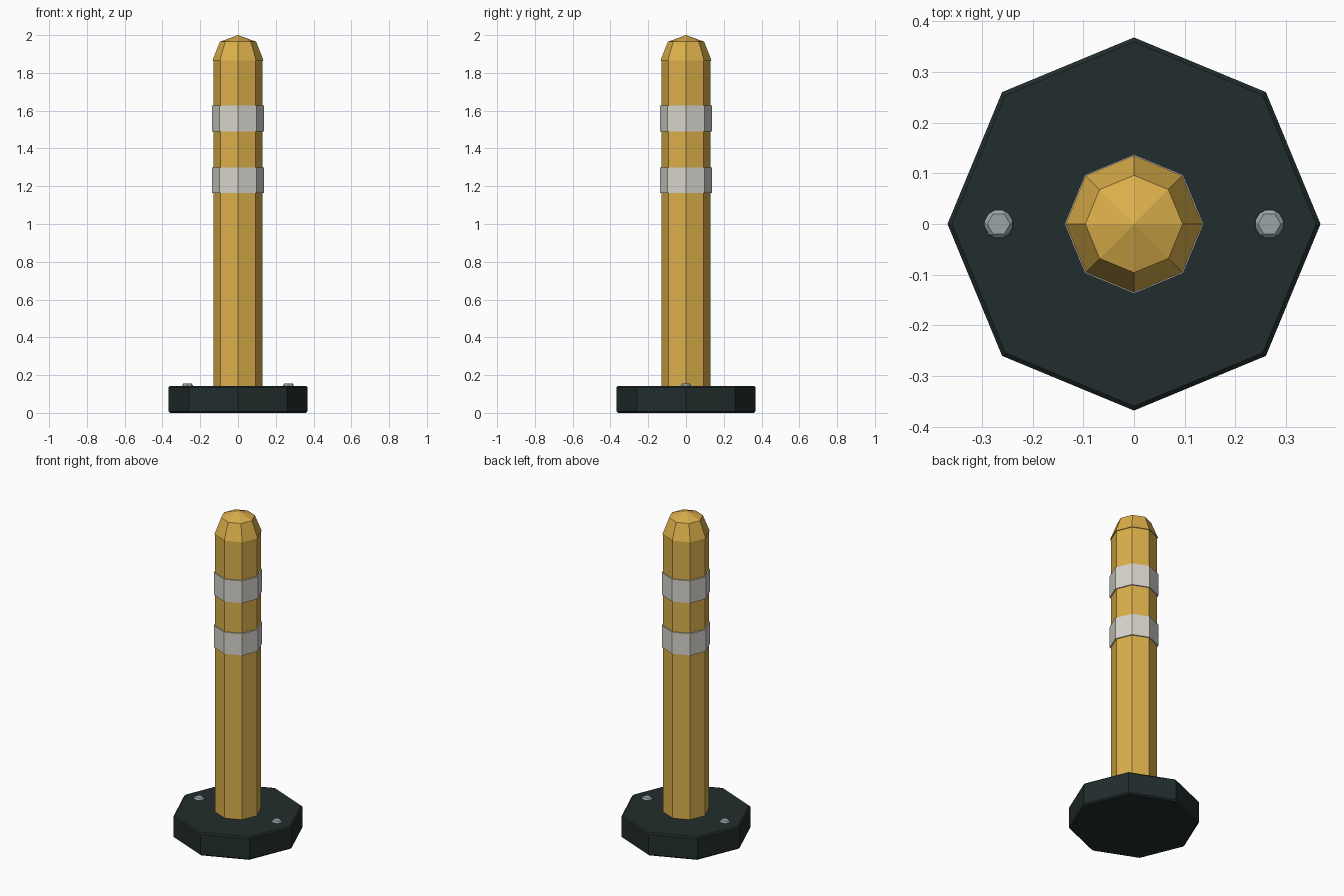
import bpy
import bmesh
import math

cube = bpy.data.objects.get("Cube")
if cube:
    bpy.data.objects.remove(cube, do_unlink=True)


def material(name, r, g, b):
    m = bpy.data.materials.new(name)
    m.use_nodes = True
    m.diffuse_color = (r, g, b, 1)
    m.node_tree.nodes["Principled BSDF"].inputs["Base Color"].default_value = (r, g, b, 1)
    return m


yellow = material("yellow plastic", 0.71, 0.43, 0.07)
white = material("reflective white", 0.68, 0.66, 0.60)
rubber = material("dark rubber", 0.016, 0.026, 0.026)
steel = material("steel", 0.33, 0.38, 0.39)


def lathe(name, profile, sides, mat, x=0.0):
    """Faceted solid from (radius, height) rings; a zero radius ends in a point."""
    bm = bmesh.new()
    rings = []
    for r, z in profile:
        count = sides if r else 1
        rings.append([bm.verts.new((r * math.cos(math.tau * i / sides),
                                    r * math.sin(math.tau * i / sides), z))
                      for i in range(count)])
    for low, high in zip(rings, rings[1:]):
        for i in range(sides):
            j = (i + 1) % sides
            if len(high) == 1:
                bm.faces.new((low[i], low[j], high[0]))
            else:
                bm.faces.new((low[i], low[j], high[j], high[i]))
    for ring in (rings[0], rings[-1]):
        if len(ring) > 1:
            bm.faces.new(ring)
    bmesh.ops.recalc_face_normals(bm, faces=bm.faces)
    mesh = bpy.data.meshes.new(name)
    bm.to_mesh(mesh)
    bm.free()
    mesh.materials.append(mat)
    obj = bpy.data.objects.new(name, mesh)
    obj.location.x = x
    bpy.context.collection.objects.link(obj)
    return obj


def bevel(obj, width, angle):
    mod = obj.modifiers.new("Bevel", 'BEVEL')
    mod.width = width
    mod.segments = 1
    mod.limit_method = 'ANGLE'
    mod.angle_limit = math.radians(angle)


# Weighted base, only its rims chamfered
base = lathe("base", [(0.368, 0), (0.368, 0.143)], 8, rubber)
bevel(base, 0.008, 60)

# Post and pointed cap
lathe("post", [(0.13, 0.13), (0.13, 1.87)], 8, yellow)
lathe("cap", [(0.135, 1.866), (0.096, 1.965), (0, 2.0)], 8, yellow)

# Reflective bands
for name, z0, z1 in (("lower_band", 1.165, 1.30), ("upper_band", 1.49, 1.628)):
    lathe(name, [(0.137, z0), (0.137, z1)], 8, white)

# Hex bolts
for name, x in (("left_bolt", 0.267), ("right_bolt", -0.267)):
    bolt = lathe(name, [(0.0317, 0.12), (0.0317, 0.155)], 6, steel, x)
    bevel(bolt, 0.008, 30)
